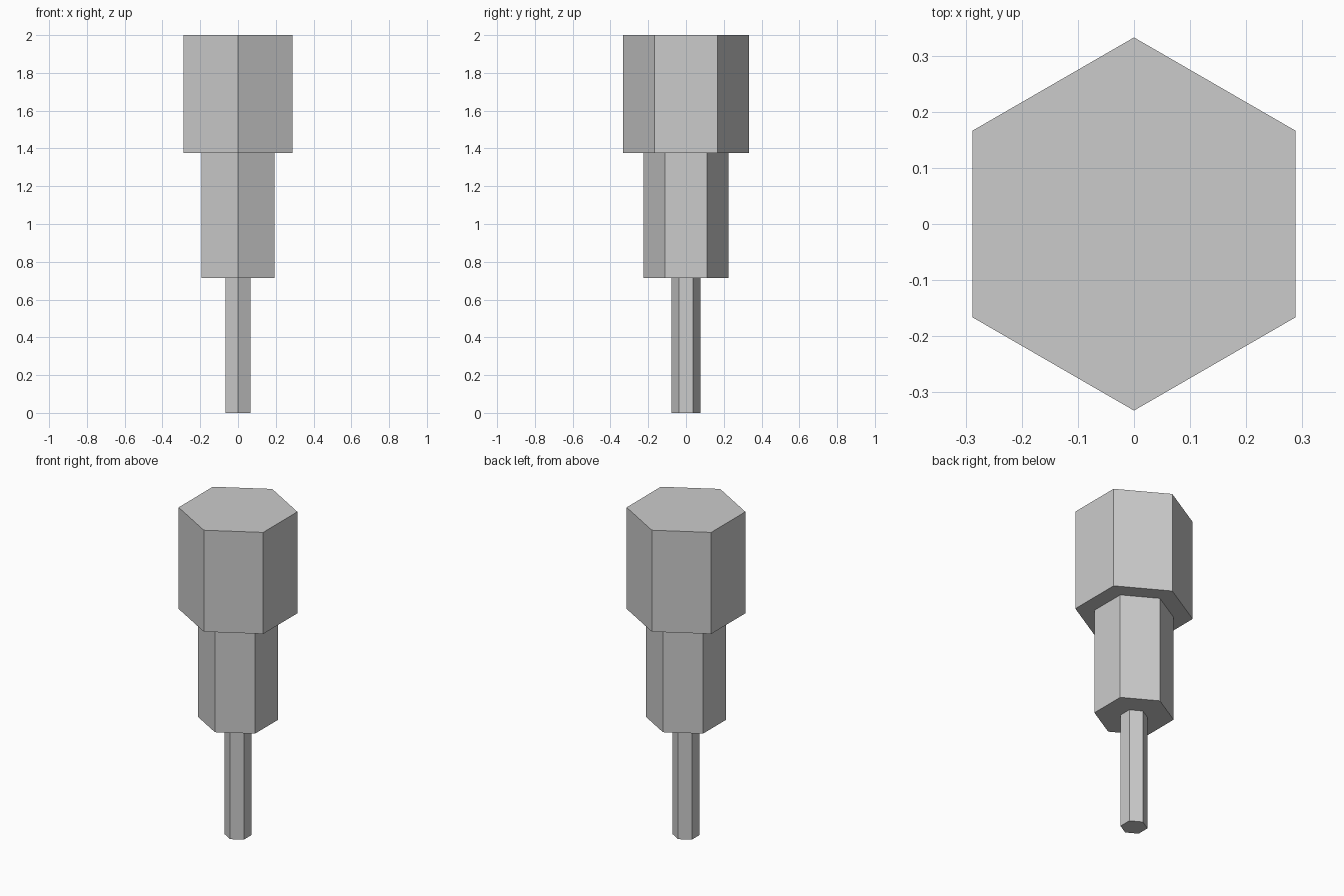
import bpy

if "Cube" in bpy.data.objects:
    bpy.data.objects.remove(bpy.data.objects["Cube"])


def hex_prism(name, radius, z0, z1):
    # Six-sided prism with corners pointing along +y and -y
    bpy.ops.mesh.primitive_cylinder_add(
        vertices=6, radius=radius, depth=z1 - z0, location=(0, 0, (z0 + z1) / 2))
    obj = bpy.context.object
    obj.name = obj.data.name = name
    return obj


# Thin shaft, middle collar and wide head stacked from the ground up
for name, radius, z0, z1 in (
    ("shaft", 0.0765, 0.0, 0.715),
    ("collar", 0.2245, 0.715, 1.375),
    ("head", 0.3325, 1.375, 2.0),
):
    hex_prism(name, radius, z0, z1)
